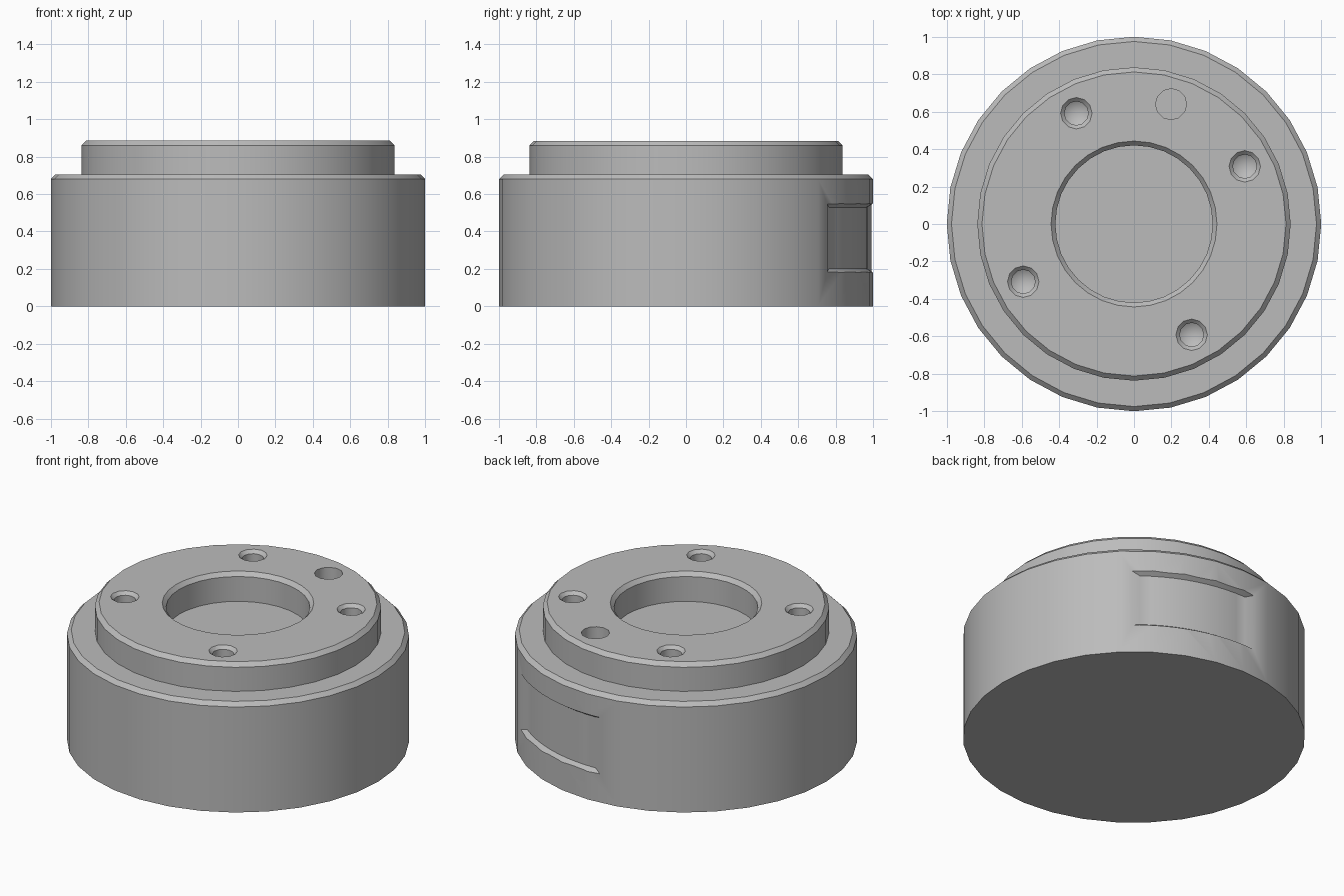
import bpy, bmesh, math

if "Cube" in bpy.data.objects:
    bpy.data.objects.remove(bpy.data.objects["Cube"], do_unlink=True)

grey = bpy.data.materials.new("machined grey")
grey.use_nodes = True
grey.diffuse_color = (0.5, 0.5, 0.5, 1)
grey.node_tree.nodes["Principled BSDF"].inputs["Base Color"].default_value = (0.5, 0.5, 0.5, 1)


def finish(bm, name):
    bmesh.ops.recalc_face_normals(bm, faces=bm.faces)
    mesh = bpy.data.meshes.new(name)
    bm.to_mesh(mesh)
    bm.free()
    mesh.materials.append(grey)
    obj = bpy.data.objects.new(name, mesh)
    bpy.context.collection.objects.link(obj)
    return obj


def lathe(name, profile, sides, centre=(0, 0)):
    """Revolve an (r, z) profile that starts and ends on the axis."""
    bm = bmesh.new()
    rings = []
    for r, z in profile:
        if r == 0:
            rings.append([bm.verts.new((*centre, z))] * sides)
        else:
            rings.append([bm.verts.new((centre[0] + r * math.cos(2 * math.pi * i / sides),
                                        centre[1] + r * math.sin(2 * math.pi * i / sides), z))
                          for i in range(sides)])
    for low, high in zip(rings, rings[1:]):
        for i in range(sides):
            j = (i + 1) % sides
            bm.faces.new(dict.fromkeys((low[i], low[j], high[j], high[i])))
    return finish(bm, name)


# Stepped body with chamfered rims and a blind centre bore
FLOOR, SHOULDER, TOP, C = 0.7, 0.705, 0.885, 0.025
body = lathe("stepped_body", [
    (0, 0), (1, 0), (1, SHOULDER - C), (1 - C, SHOULDER), (0.837, SHOULDER),
    (0.837, TOP - C), (0.837 - C, TOP), (0.443, TOP), (0.42, TOP - C),
    (0.42, FLOOR), (0, FLOOR)], 32)

cutters = []

# Four screw holes with countersunk mouths and conical ends
for k in range(4):
    a = math.radians(27.5 + 90 * k)
    cutters.append(lathe("screw_hole_cutter", [
        (0, 0.64), (0.064, 0.68), (0.064, TOP - 0.02), (0.084, TOP), (0.084, TOP + 0.1),
        (0, TOP + 0.1)], 12, (0.667 * math.cos(a), 0.667 * math.sin(a))))

# Plain locating pin hole, in line with the rear recess
cutters.append(lathe("pin_hole_cutter", [
    (0, 0.69), (0.083, 0.69), (0.083, TOP + 0.1), (0, TOP + 0.1)], 12, (0.198, 0.64)))

# Shallow rear recess with sloped walls, fading out at both ends
bm = bmesh.new()
sections = []
for i in range(13):
    a = math.radians(48 + 4 * i)
    depth = -0.01 if i in (0, 12) else 0.03
    outline = [(1 - depth, 0.18 + 0.7 * depth), (1.06, 0.14), (1.06, 0.59), (1 - depth, 0.55 - 0.7 * depth)]
    sections.append([bm.verts.new((r * math.cos(a), r * math.sin(a), z)) for r, z in outline])
for s, t in zip(sections, sections[1:]):
    for k in range(4):
        bm.faces.new((s[k], s[(k + 1) % 4], t[(k + 1) % 4], t[k]))
bm.faces.new(sections[0])
bm.faces.new(sections[-1])
cutters.append(finish(bm, "recess_cutter"))

# Cut everything, then drop the cutters
bpy.ops.object.select_all(action="DESELECT")
bpy.context.view_layer.objects.active = body
body.select_set(True)
for cutter in cutters:
    cutter.hide_render = True
    mod = body.modifiers.new("cut", "BOOLEAN")
    mod.operation, mod.solver, mod.object = "DIFFERENCE", "EXACT", cutter
    bpy.ops.object.modifier_apply(modifier=mod.name)
for cutter in cutters:
    bpy.data.objects.remove(cutter, do_unlink=True)

bpy.ops.object.shade_smooth_by_angle(angle=math.radians(35))
